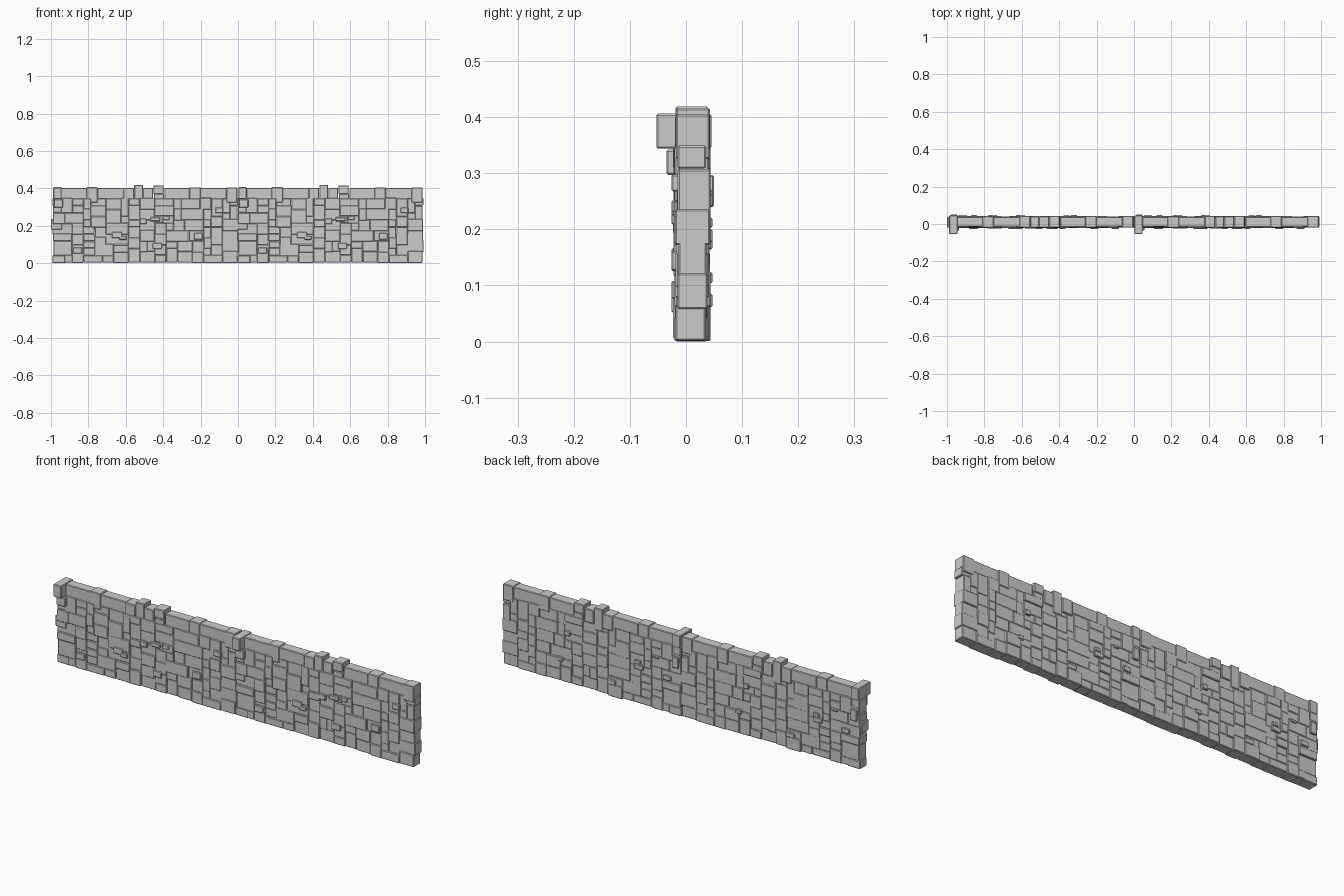
import bpy, bmesh, random
from mathutils import Vector

if "Cube" in bpy.data.objects:
    bpy.data.objects.remove(bpy.data.objects["Cube"])

random.seed(11)
U = random.uniform
PITCH = 0.99            # spacing of the two identical wall sections
X0, LENGTH = -0.987, 0.984


def add_stone(bm, x0, x1, y0, y1, z0, z1):
    """Add one box-shaped stone given its limits."""
    box = bmesh.ops.create_cube(bm, size=1)
    for v in box["verts"]:
        v.co = Vector((x0 if v.co.x < 0 else x1,
                       y0 if v.co.y < 0 else y1,
                       z0 if v.co.z < 0 else z1))


def finish(bm, name):
    """Turn the stones into two section objects sharing one mesh."""
    mesh = bpy.data.meshes.new(name)
    bm.to_mesh(mesh)
    bm.free()
    for side, dx in (("left", 0), ("right", PITCH)):
        ob = bpy.data.objects.new(f"{name}_{side}", mesh)
        ob.location.x = dx
        bpy.context.collection.objects.link(ob)
        bev = ob.modifiers.new("worn_edges", "BEVEL")
        bev.width, bev.segments = 0.003, 1


# Rubble stones: fill a fine grid from the bottom up with mixed block sizes
COLS, ROWS = 49, 18
CW, CH, Z0 = LENGTH / COLS, 0.342 / ROWS, 0.004
SIZES = [(3, 3), (4, 3), (2, 3), (5, 3), (4, 3), (3, 4), (4, 4),
         (3, 2), (2, 2), (5, 2), (6, 3), (3, 3)]
used = [[False] * COLS for _ in range(ROWS)]
bm = bmesh.new()
for r in range(ROWS):
    for c in range(COLS):
        if used[r][c]:
            continue
        run = 1
        while c + run < COLS and not used[r][c + run]:
            run += 1
        w, h = random.choice(SIZES)
        if run - w <= 1:
            w = min(run, w + 1)
        if ROWS - r - h <= 1:
            h = ROWS - r
        for rr in range(r, r + h):
            for cc in range(c, c + w):
                used[rr][cc] = True
        j = lambda: U(-0.001, 0.004)
        xa, xb = X0 + c * CW, X0 + (c + w) * CW
        za, zb = Z0 + r * CH, Z0 + (r + h) * CH
        end = 0.006 if c == 0 or c + w == COLS else 0.002
        add_stone(bm, xa - U(-0.001, end), xb + U(-0.001, end),
                  U(-0.023, -0.014), U(0.035, 0.044),
                  max(za - j(), 0.0 if r == 0 else za - 0.003), zb + j())

# Small filler stones standing proud of both faces
for _ in range(16):
    x, z = X0 + U(0.03, 0.92), U(0.03, 0.29)
    w, h = U(0.03, 0.055), U(0.012, 0.035)
    front = random.random() < 0.5
    add_stone(bm, x, x + w, -0.026 if front else -0.008,
              0.03 if front else 0.047, z, z + h)
# End stones near the left corner
add_stone(bm, -0.985, -0.935, -0.035, 0.03, 0.297, 0.342)
add_stone(bm, -0.98, -0.945, -0.01, 0.05, 0.24, 0.297)
add_stone(bm, -1.0, -0.94, -0.018, 0.036, 0.18, 0.235)
finish(bm, "wall_stones")

# Coping: long slabs with upright blocks between them
bm = bmesh.new()
for xa, xb in [(-0.946, -0.808), (-0.752, -0.61), (-0.394, -0.258), (-0.203, -0.06)]:
    add_stone(bm, xa, xb, U(-0.017, -0.013), U(0.036, 0.04), 0.343, 0.402)
for xa, xb, za, zb in [(-0.81, -0.75, 0.325, 0.406), (-0.612, -0.556, 0.328, 0.402),
                       (-0.555, -0.508, 0.308, 0.419), (-0.507, -0.455, 0.335, 0.403),
                       (-0.453, -0.398, 0.37, 0.416), (-0.45, -0.396, 0.325, 0.37),
                       (-0.26, -0.2, 0.33, 0.405), (-0.062, -0.004, 0.325, 0.405)]:
    add_stone(bm, xa, xb, U(-0.021, -0.017), U(0.037, 0.043), za, zb)
# Projecting corner stone
add_stone(bm, -0.988, -0.944, -0.053, 0.045, 0.344, 0.406)
finish(bm, "coping_stones")
